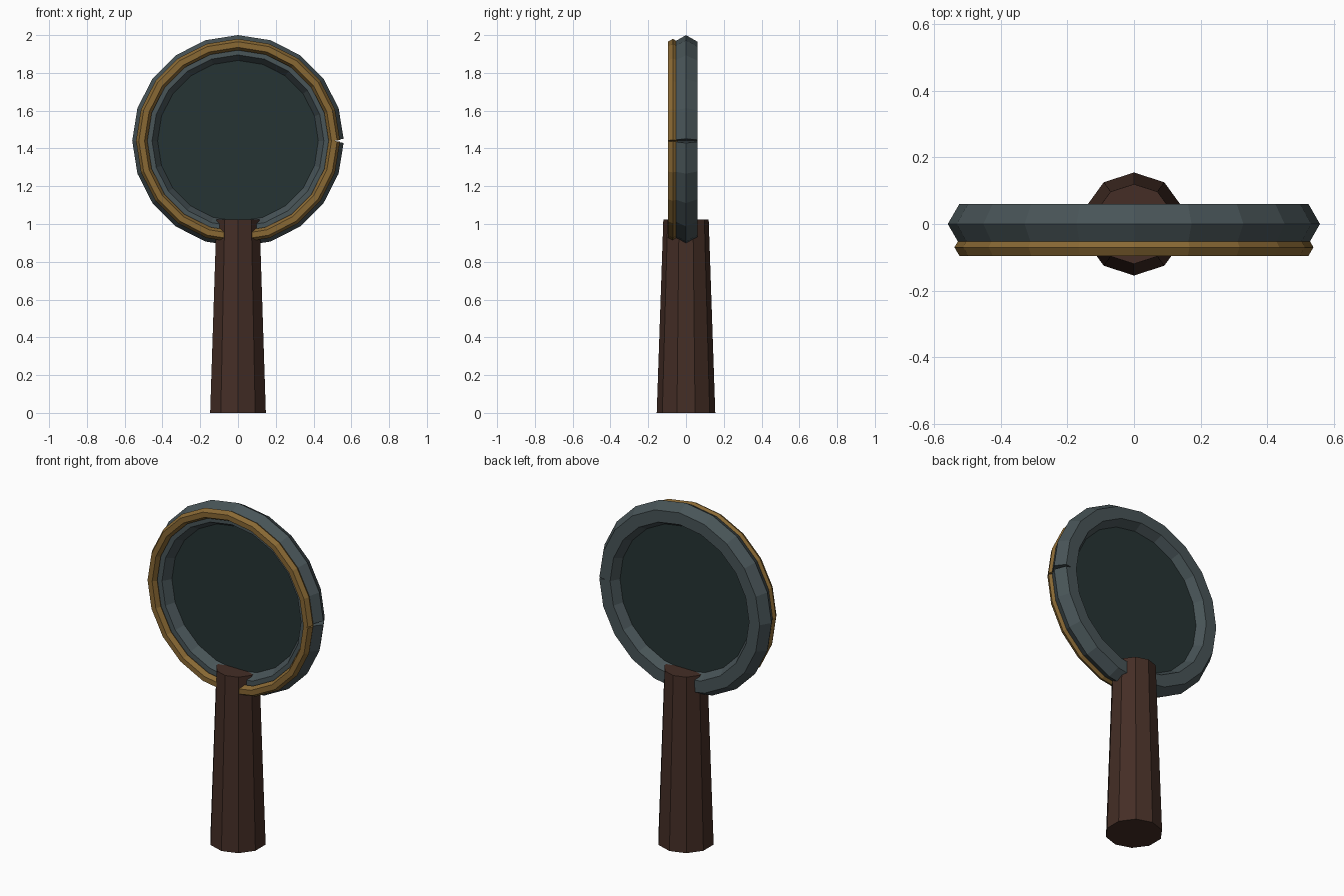
import bpy, bmesh, math
from mathutils import Matrix, Vector

if "Cube" in bpy.data.objects:
    bpy.data.objects.remove(bpy.data.objects["Cube"])

CENTRE_Z = 1.44


def material(name, rgb):
    m = bpy.data.materials.new(name)
    m.diffuse_color = (*rgb, 1)
    m.use_nodes = True
    m.node_tree.nodes["Principled BSDF"].inputs["Base Color"].default_value = m.diffuse_color
    return m


def finish(bm, name, mat):
    bmesh.ops.recalc_face_normals(bm, faces=bm.faces)
    me = bpy.data.meshes.new(name)
    bm.to_mesh(me)
    bm.free()
    me.materials.append(mat)
    ob = bpy.data.objects.new(name, me)
    bpy.context.collection.objects.link(ob)
    return ob


def swept_ring(name, major, minor, y, mat, n=20, sides=6):
    """Hexagonal tube swept round a circle; its two ends meet at +x with a small V notch."""
    bm = bmesh.new()
    rings = []
    for i in range(n + 1):
        a = 2 * math.pi * i / n
        # end sections stand square to their only neighbouring segment
        tilt = math.pi / n * ((i == 0) - (i == n))
        out = Vector((math.cos(a + tilt), 0, math.sin(a + tilt)))
        c = Vector((major * math.cos(a), y, CENTRE_Z + major * math.sin(a)))
        ring = []
        for k in range(sides):
            b = 2 * math.pi * k / sides
            ring.append(bm.verts.new(c + out * minor * math.cos(b)
                                     + Vector((0, minor * math.sin(b), 0))))
        rings.append(ring)
    for r0, r1 in zip(rings, rings[1:]):
        for k in range(sides):
            j = (k + 1) % sides
            bm.faces.new((r0[k], r0[j], r1[j], r1[k]))
    bm.faces.new(rings[0])
    bm.faces.new(rings[-1])
    return finish(bm, name, mat)


def cone(name, r1, r2, depth, sides, matrix, mat):
    bm = bmesh.new()
    bmesh.ops.create_cone(bm, cap_ends=True, segments=sides, radius1=r1,
                          radius2=r2, depth=depth, matrix=matrix)
    return finish(bm, name, mat)


slate = material("slate grey", (0.065, 0.089, 0.096))
gold = material("old gold", (0.250, 0.140, 0.034))
wood = material("dark wood", (0.058, 0.027, 0.019))
glass = material("dark glass", (0.0194, 0.0331, 0.0331))

# Frame and the thinner trim on its front
swept_ring("frame_ring", 0.49, 0.07, 0, slate)
swept_ring("front_trim", 0.51, 0.03, -0.07, gold)

# Round pane inside the frame
cone("pane", 0.43, 0.43, 0.02, 20,
     Matrix.Translation((0, 0, CENTRE_Z)) @ Matrix.Rotation(math.pi / 2, 4, 'X'), glass)

# Tapered ten-sided handle, one corner facing front
H = 1.025
handle = cone("handle", 0.155, 0.12, H, 10,
              Matrix.Translation((0, 0, H / 2)), wood)
# turn so that corners lie on the y axis
v = max(handle.data.vertices, key=lambda q: q.co.y).co
handle.data.transform(Matrix.Rotation(math.pi / 2 - math.atan2(v.y, v.x), 4, 'Z'))
